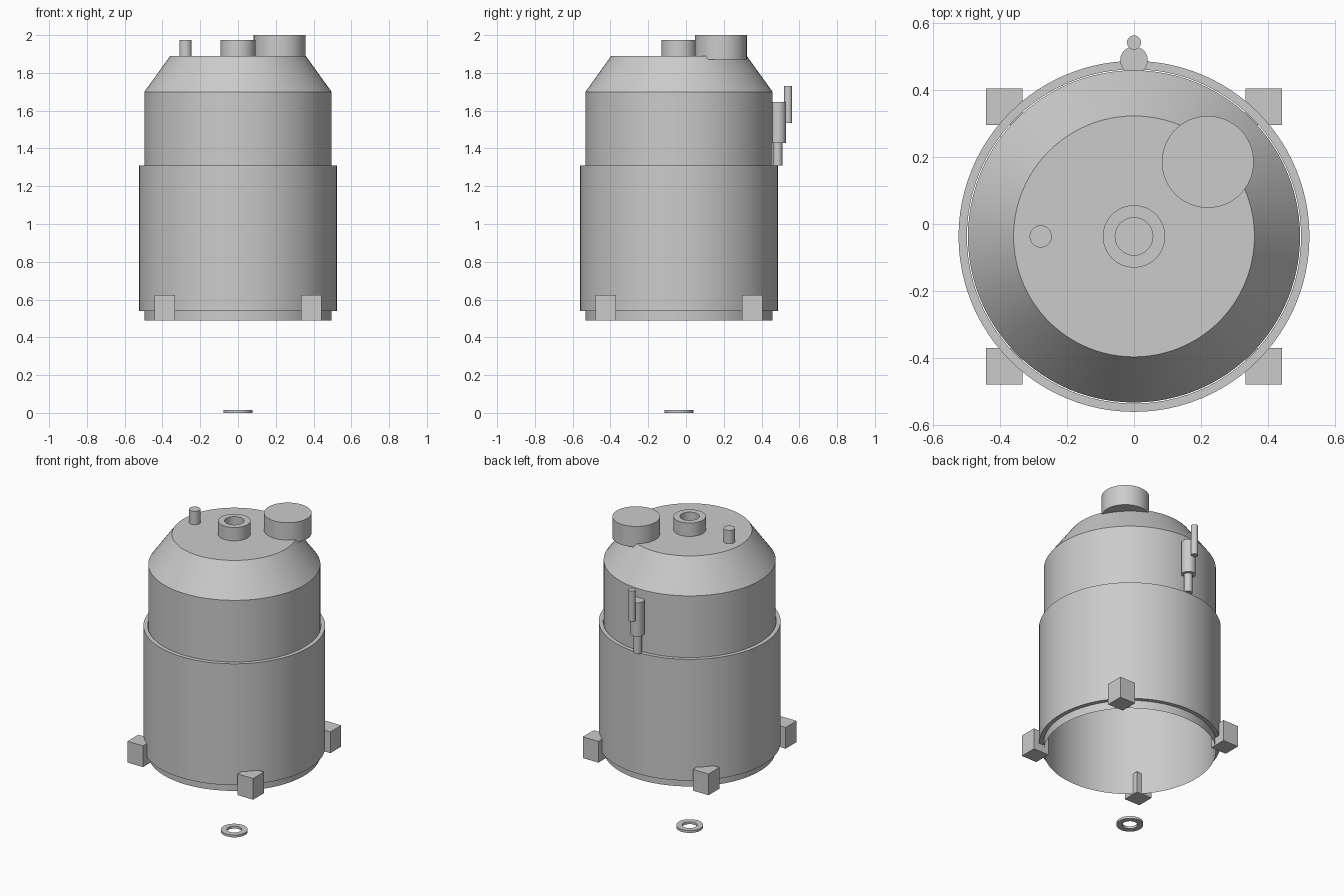
import bpy, bmesh, math

if "Cube" in bpy.data.objects:
    bpy.data.objects.remove(bpy.data.objects["Cube"])

CY = -0.037      # tank axis in y
SEG = 96


def lathe(name, profile, x, y, seg=SEG, closed=False):
    """Spin an (r, z) profile about a vertical axis at (x, y)."""
    bm = bmesh.new()
    vs = [bm.verts.new((r, 0, z)) for r, z in profile]
    pairs = list(zip(vs, vs[1:]))
    if closed:
        pairs.append((vs[-1], vs[0]))
    edges = [bm.edges.new(p) for p in pairs]
    bmesh.ops.spin(bm, geom=vs + edges, cent=(0, 0, 0), axis=(0, 0, 1),
                   angle=2 * math.pi, steps=seg, use_merge=True)
    bmesh.ops.remove_doubles(bm, verts=bm.verts, dist=1e-5)
    bmesh.ops.recalc_face_normals(bm, faces=bm.faces)
    return finish(name, bm, x, y)


def finish(name, bm, x, y, smooth=True):
    me = bpy.data.meshes.new(name)
    bm.to_mesh(me)
    bm.free()
    ob = bpy.data.objects.new(name, me)
    ob.location = (x, y, 0)
    bpy.context.collection.objects.link(ob)
    if smooth:
        bpy.ops.object.select_all(action='DESELECT')
        ob.select_set(True)
        bpy.context.view_layer.objects.active = ob
        bpy.ops.object.shade_smooth_by_angle(angle=math.radians(30))
    return ob


def rod(name, r, z0, z1, x, y, seg=48):
    return lathe(name, [(0, z0), (r, z0), (r, z1), (0, z1)], x, y, seg)


def tube(name, ro, ri, z0, z1, x, y, seg=64):
    return lathe(name, [(ri, z0), (ro, z0), (ro, z1), (ri, z1)], x, y, seg, True)


# vessel: thin shell, open below, conical shoulder and flat lid
shell = lathe("vessel_shell", [(0.495, 0.49), (0.495, 1.70), (0.359, 1.89), (0, 1.89)], 0, CY)
# the open shell needs its normals pointing outward
if shell.data.polygons[0].normal.dot(shell.data.polygons[0].center) < 0:
    shell.data.flip_normals()

# heating jacket around the lower vessel
tube("jacket", 0.523, 0.498, 0.54, 1.31, 0, CY, SEG)

# lid fittings
tube("centre_nozzle", 0.093, 0.056, 1.89, 1.975, 0, CY)
rod("manhole", 0.137, 1.87, 2.0, 0.22, 0.185, 64)
rod("vent_pipe", 0.033, 1.89, 1.975, -0.278, CY)

# valve stack at the back
rod("valve_inlet", 0.025, 1.31, 1.43, 0, 0.485)
rod("valve_body", 0.041, 1.43, 1.645, 0, 0.488)
rod("valve_stem", 0.021, 1.535, 1.73, 0, 0.541)

# outlet flange on the floor
tube("outlet_flange", 0.077, 0.043, 0, 0.015, 0, CY)

# four support lugs
for sx, side in ((-1, "left"), (1, "right")):
    for sy, end in ((-1, "front"), (1, "back")):
        bm = bmesh.new()
        bmesh.ops.create_cube(bm, size=1)
        bmesh.ops.scale(bm, vec=(0.109, 0.109, 0.135), verts=bm.verts)
        bmesh.ops.translate(bm, vec=(0, 0, 0.5575), verts=bm.verts)
        finish(f"support_lug_{end}_{side}", bm, sx * 0.387, CY + sy * 0.387, False)
